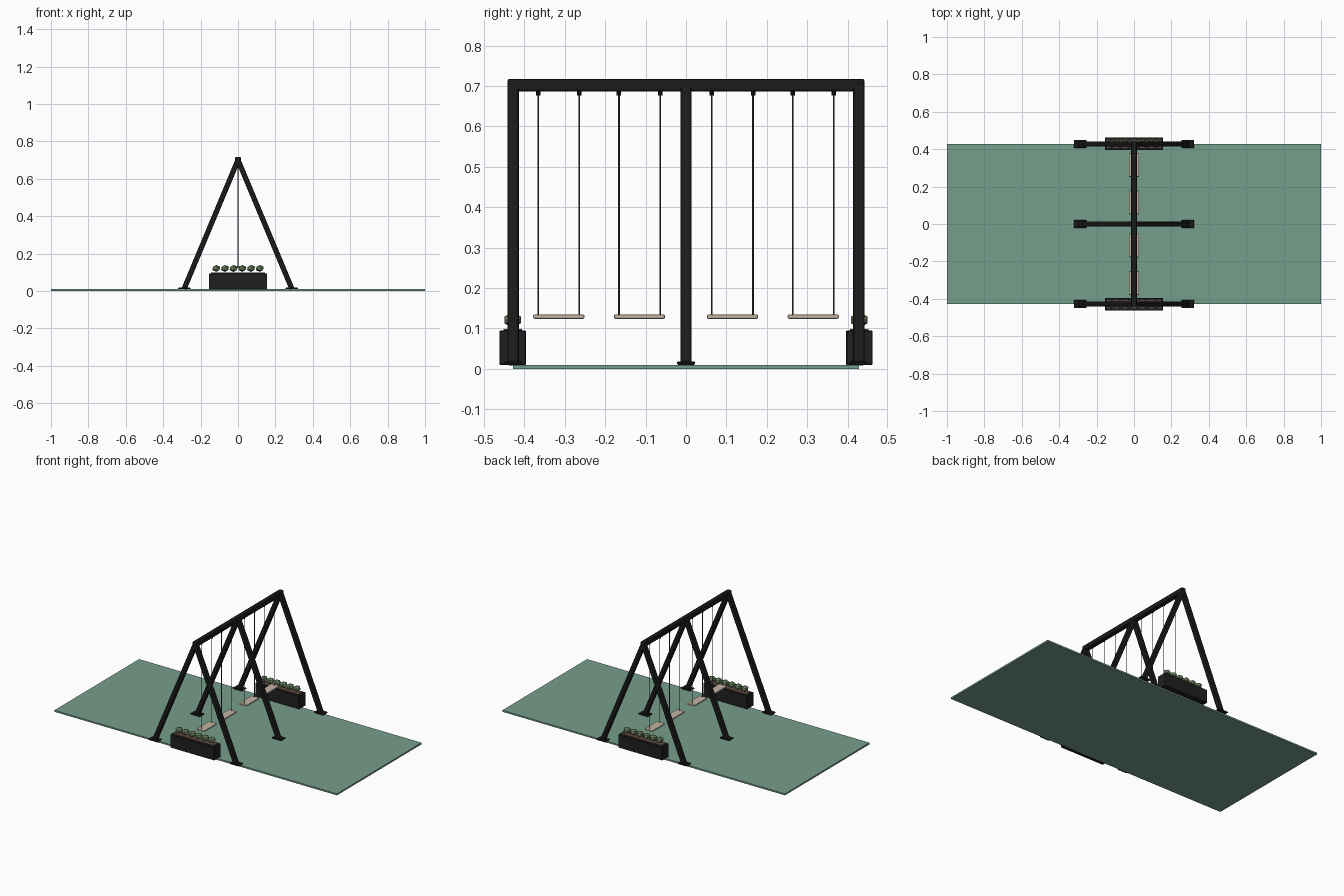
import bpy, bmesh, math
from mathutils import Vector, Matrix

if "Cube" in bpy.data.objects:
    bpy.data.objects.remove(bpy.data.objects["Cube"])


def material(name, rgb):
    m = bpy.data.materials.new(name)
    m.diffuse_color = (*rgb, 1)
    m.use_nodes = True
    m.node_tree.nodes["Principled BSDF"].inputs["Base Color"].default_value = m.diffuse_color
    return m


GREEN = material("green_turf", (0.18, 0.345, 0.26))
BLACK = material("black_metal", (0.010, 0.010, 0.010))
CHARCOAL = material("charcoal_planter", (0.014, 0.014, 0.015))
STEEL = material("dark_steel", (0.05, 0.055, 0.06))
WOOD = material("pale_wood", (0.56, 0.47, 0.37))
SOIL = material("brown_soil", (0.10, 0.065, 0.05))
LEAF = material("leaf_green", (0.17, 0.27, 0.14))


def finish(name, bm, mat):
    me = bpy.data.meshes.new(name)
    bm.to_mesh(me)
    bm.free()
    me.materials.append(mat)
    ob = bpy.data.objects.new(name, me)
    bpy.context.collection.objects.link(ob)
    return ob


def box(name, centre, size, mat, bevel=0.0, rot=None, segments=2):
    bm = bmesh.new()
    bmesh.ops.create_cube(bm, size=1)
    bmesh.ops.scale(bm, vec=size, verts=bm.verts)
    if bevel:
        bmesh.ops.bevel(bm, geom=bm.edges[:], offset=bevel, segments=segments,
                        profile=0.5, affect='EDGES')
    bm.transform(Matrix.Translation(centre) @ (rot or Matrix.Identity(4)))
    return finish(name, bm, mat)


def rod(name, x, y, z0, z1, radius, mat, sides=8):
    bm = bmesh.new()
    bmesh.ops.create_cone(bm, cap_ends=True, segments=sides, radius1=radius,
                          radius2=radius, depth=z1 - z0)
    bm.transform(Matrix.Translation((x, y, (z0 + z1) / 2)))
    return finish(name, bm, mat)


# Ground mat
box("ground_mat", (0, 0, 0.005), (2, 0.856, 0.01), GREEN)

# Top beam
box("top_beam", (0, 0, 0.702), (0.03, 0.884, 0.032), BLACK, 0.006)

# Three A-frames with foot plates
for y in (-0.428, 0, 0.428):
    for s in (-1, 1):
        foot, apex = Vector((s * 0.288, y, 0.012)), Vector((0, y, 0.701))
        d = apex - foot
        tilt = Matrix.Rotation(math.atan2(d.x, d.z), 4, 'Y')
        box("frame_leg", (foot + apex) / 2, (0.028, 0.028, d.length), BLACK, 0.005, tilt)
        box("foot_plate", (s * 0.288, y, 0.014), (0.066, 0.044, 0.008), BLACK, 0.002, segments=1)

# Swings: seat, two ropes and their hangers
for y in (-0.315, -0.115, 0.115, 0.315):
    box("swing_seat", (0, y, 0.129), (0.054, 0.127, 0.011), WOOD, 0.004)
    for side in (-0.051, 0.051):
        rod("swing_rope", 0, y + side, 0.13, 0.682, 0.0021, STEEL)
        rod("rope_hanger", 0, y + side, 0.676, 0.69, 0.0055, BLACK, 10)

# Planters at both ends: box with rim, soil and six shrubs
for y in (-0.429, 0.429):
    box("planter_box", (0, y, 0.052), (0.312, 0.066, 0.085), CHARCOAL, 0.002, segments=1)
    box("planter_soil", (0, y, 0.095), (0.288, 0.046, 0.007), SOIL)
    for i in range(6):
        bm = bmesh.new()
        bmesh.ops.create_icosphere(bm, subdivisions=1, radius=1)
        bm.transform(Matrix.Translation(((i - 2.5) * 0.0465, y, 0.121))
                     @ Matrix.Diagonal((0.024, 0.024, 0.019, 1)))
        finish("planter_shrub", bm, LEAF)
